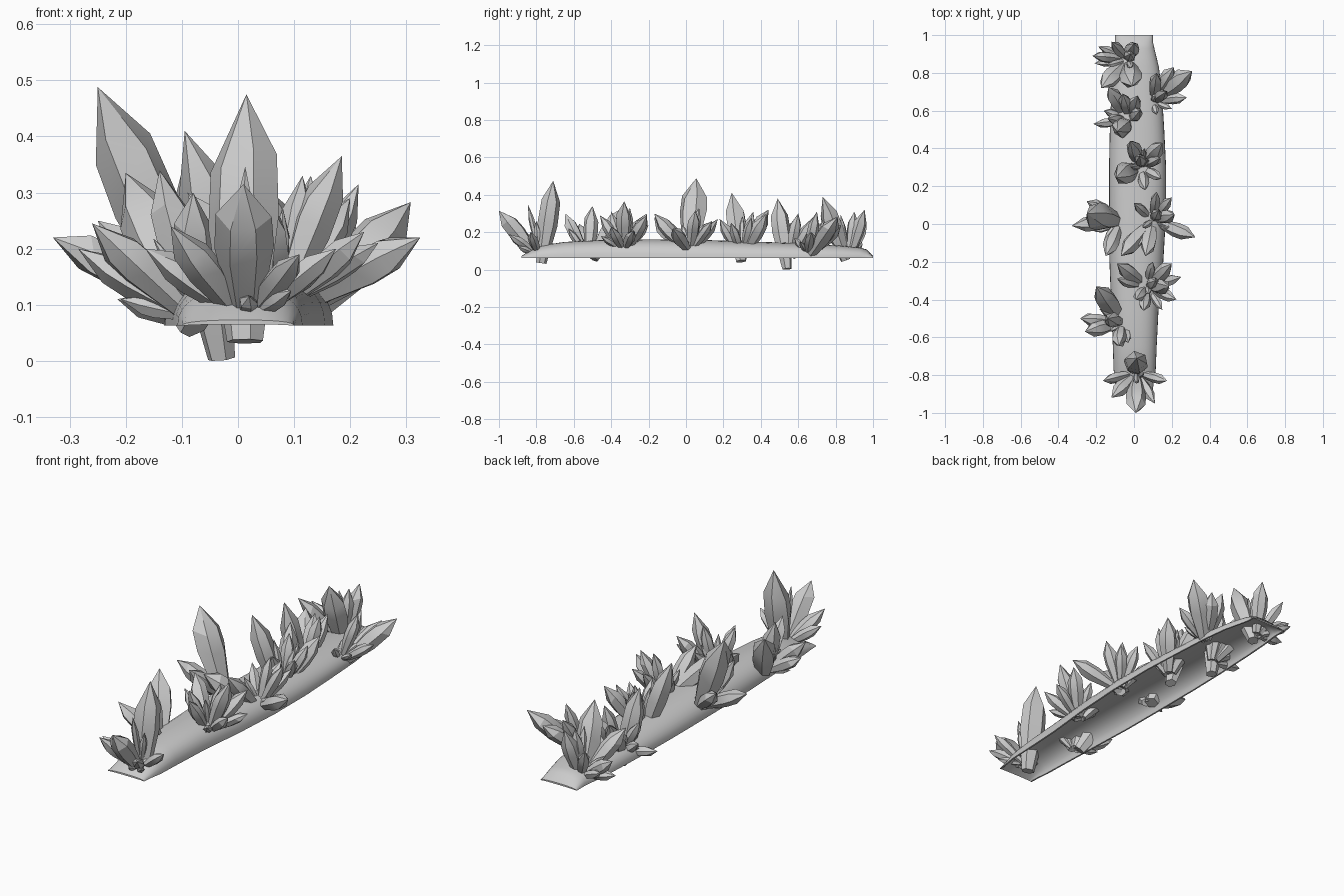
import bpy, bmesh, math, random
from mathutils import Vector

if "Cube" in bpy.data.objects:
    bpy.data.objects.remove(bpy.data.objects["Cube"])

random.seed(4)


def finish(bm, name, angle):
    bmesh.ops.recalc_face_normals(bm, faces=bm.faces[:])
    me = bpy.data.meshes.new(name)
    bm.to_mesh(me)
    bm.free()
    ob = bpy.data.objects.new(name, me)
    bpy.context.collection.objects.link(ob)
    bpy.ops.object.select_all(action='DESELECT')
    ob.select_set(True)
    bpy.context.view_layer.objects.active = ob
    bpy.ops.object.shade_smooth_by_angle(angle=math.radians(angle))
    return ob


# Hollow half-log: stations of (y, left x, right x, ridge z), outer and inner skin
def build_log():
    stations = [(-.88, -.10, .10, .073), (-.83, -.102, .105, .105), (-.77, -.108, .115, .13),
                (-.65, -.112, .12, .148), (-.45, -.12, .13, .158), (-.2, -.13, .155, .162),
                (.05, -.132, .170, .16), (.3, -.132, .170, .152), (.5, -.128, .16, .145),
                (.7, -.12, .148, .138), (.83, -.112, .132, .128), (.93, -.10, .108, .118),
                (.965, -.10, .10, .108), (1.0, -.10, .10, .073)]
    bm = bmesh.new()
    n = 16
    loops = []
    for y, xl, xr, zt in stations:
        loop = []
        for inset in (0, .008):
            half = []
            for i in range(n + 1):
                a = math.pi * i / n
                c, s = math.cos(a), max(0, math.sin(a))
                x = (xr - inset) * abs(c) ** .75 if c > 0 else (xl + inset) * abs(c) ** .95
                half.append(bm.verts.new((x, y, .063 + (zt - .063 - inset) * s ** .9)))
            loop += half if inset == 0 else half[::-1]
        loops.append(loop)
    m = len(loops[0])
    for a, b in zip(loops, loops[1:]):
        for i in range(m):
            j = (i + 1) % m
            bm.faces.new((a[i], a[j], b[j], b[i]))
    for loop in (loops[0], loops[-1]):
        for i in range(n):
            bm.faces.new((loop[i], loop[i + 1], loop[m - 2 - i], loop[m - 1 - i]))
    finish(bm, "log_shell", 40)


# One six-sided crystal, narrow at the root, widest past the middle, pointed
def crystal(bm, base, tip, r):
    axis = tip - base
    q = axis.to_track_quat('Z', 'Y')
    spin = random.uniform(0, math.pi)
    flat = random.uniform(.8, 1)
    jit = [random.uniform(.9, 1.12) for _ in range(6)]
    rings = []
    for t, k in ((0, .5), (.5, .98), (.72, .92)):
        ring = []
        for i in range(6):
            a = spin + i * math.pi / 3
            dt = random.uniform(-.05, .05) if t else 0
            p = Vector((math.cos(a) * r * k * jit[i], math.sin(a) * r * k * jit[i] * flat,
                        axis.length * (t + dt)))
            p = base + q @ p
            p.z = max(p.z, 0)
            ring.append(bm.verts.new(p))
        rings.append(ring)
    end = bm.verts.new(tip)
    bm.faces.new(rings[0])
    for a, b in zip(rings, rings[1:]):
        for i in range(6):
            j = (i + 1) % 6
            bm.faces.new((a[i], a[j], b[j], b[i]))
    for i in range(6):
        bm.faces.new((rings[2][i], rings[2][(i + 1) % 6], end))


# Cluster fanning out from a root; the first crystal reaches down to "deep"
def cluster(name, root, deep, tips, fill=3):
    bm = bmesh.new()
    root = Vector(root)
    for n, t in enumerate(tips):
        t = Vector(t)
        d = t - root
        base = root + Vector((d.x, d.y, 0)) * .12
        if n == 0:
            base.z = deep
        big = min(1, max(0, (d.length - .2) / .15))
        crystal(bm, base, t, max(.018, d.length * (.135 + .035 * big)))
    for _ in range(fill):
        a, b = (Vector(p) for p in random.sample(tips, 2))
        t = root.lerp((a + b) / 2, random.uniform(.65, .85))
        crystal(bm, root, t, .018)
    finish(bm, name, 25)


build_log()
cluster("crystals_front", (.015, -.785, .085), .035,
        [(.015, -.71, .475), (.01, -1.0, .315), (-.165, -.83, .20), (.175, -.83, .20),
         (-.12, -.92, .24), (.11, -.95, .19), (.02, -.89, .115), (.095, -.90, .125)])
cluster("crystals_front_left", (-.06, -.52, .08), .06,
        [(-.20, -.33, .335), (-.285, -.50, .20), (-.26, -.57, .245), (-.08, -.645, .30),
         (-.03, -.63, .22), (-.14, -.50, .34), (-.21, -.52, .11)])
cluster("crystals_front_right", (.07, -.33, .11), .11,
        [(.185, -.33, .365), (.115, -.30, .33), (-.09, -.21, .30), (-.09, -.29, .25),
         (.25, -.28, .21), (.225, -.40, .23), (.05, -.46, .29), (.15, -.455, .18),
         (.20, -.21, .29), (.01, -.40, .31), (.10, -.20, .24)])
cluster("crystals_middle_left", (-.07, .015, .11), .10,
        [(-.25, .055, .488), (-.33, -.01, .22), (-.25, .12, .25), (-.15, -.17, .28),
         (-.21, -.04, .12)], 2)
cluster("crystals_middle_right", (.10, .02, .11), .11,
        [(.325, -.07, .22), (.215, .05, .315), (.20, .14, .26), (.12, .17, .27),
         (.06, -.17, .30), (.0, .11, .25), (.21, -.03, .18), (.13, .07, .33),
         (-.07, -.17, .28)])
cluster("crystals_back_middle", (.035, .30, .09), .045,
        [(-.095, .245, .41), (-.02, .44, .32), (.15, .43, .30), (.145, .24, .25),
         (.06, .18, .27), (.14, .35, .28), (.03, .36, .31)])
cluster("crystals_back_left", (-.02, .55, .07), .004,
        [(-.09, .49, .38), (-.135, .725, .25), (-.06, .69, .26), (.02, .68, .28),
         (-.14, .56, .25), (.03, .60, .30), (-.215, .53, .11), (-.16, .60, .16)])
cluster("crystals_back_right", (.10, .65, .09), .08,
        [(.308, .81, .283), (.21, .83, .24), (.12, .80, .28), (.28, .67, .20),
         (.20, .61, .15), (.17, .70, .31), (.12, .58, .17)])
cluster("crystals_back", (-.03, .87, .08), .05,
        [(-.01, .73, .39), (-.22, .89, .20), (-.175, .72, .29), (-.12, .965, .25),
         (.0, .955, .32), (-.19, .94, .15), (-.02, .90, .31), (-.21, .85, .11)])
